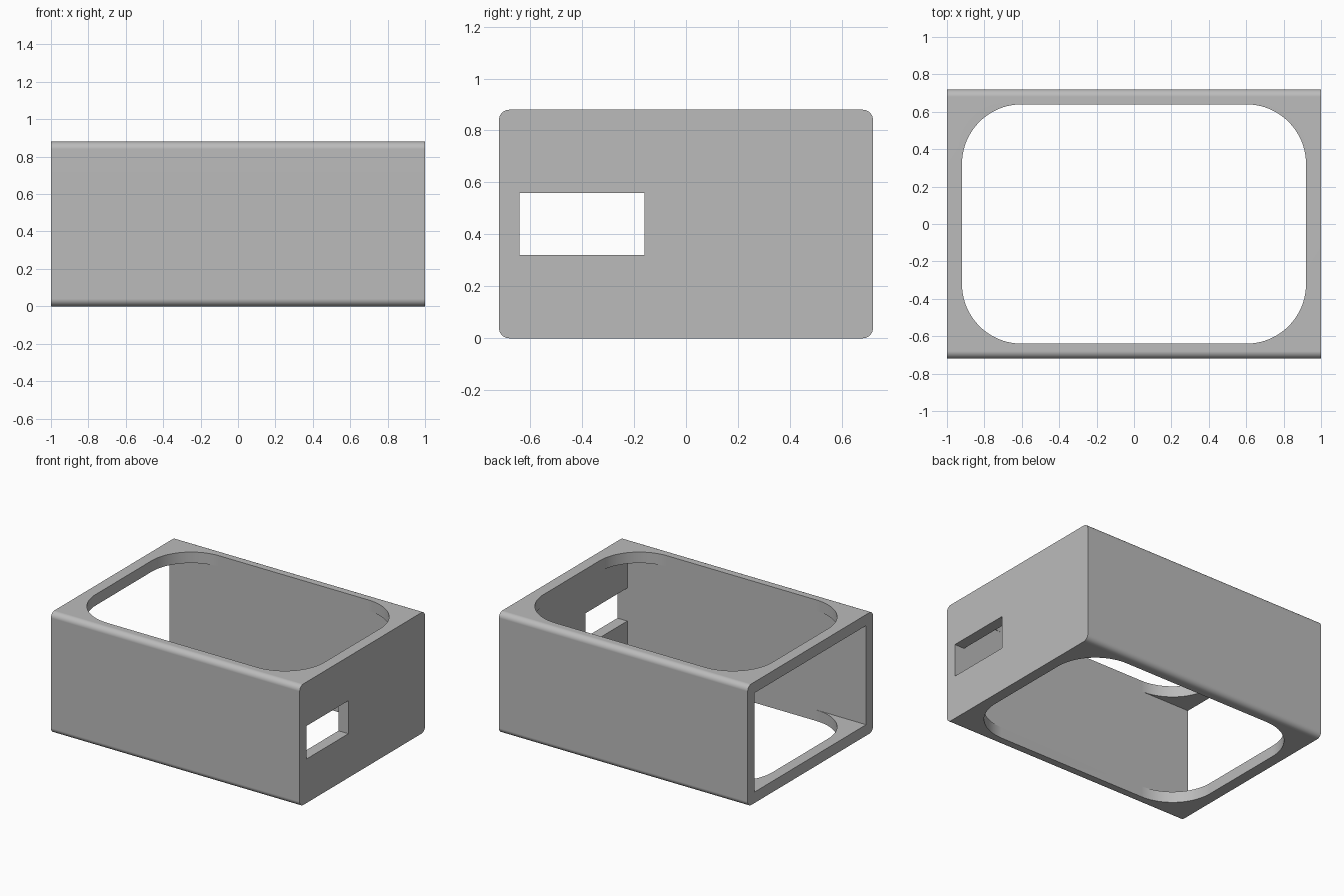
import bpy, bmesh
from math import radians, sin, cos, pi

cube = bpy.data.objects.get("Cube")
if cube:
    bpy.data.objects.remove(cube, do_unlink=True)

LENGTH, WIDTH, HEIGHT = 2.0, 1.44, 0.88
WALL = 0.08
EDGE_RADIUS = 0.04
OPENING_RADIUS = 0.32

grey = bpy.data.materials.new("plain grey")
grey.use_nodes = True
colour = (0.5, 0.5, 0.5, 1)
grey.diffuse_color = colour
grey.node_tree.nodes["Principled BSDF"].inputs["Base Color"].default_value = colour


def rounded_rect(half_u, half_v, radius, steps):
    """Outline of a rectangle with rounded corners, counter-clockwise."""
    points = []
    for corner, (su, sv) in enumerate([(1, 1), (-1, 1), (-1, -1), (1, -1)]):
        for i in range(steps + 1):
            a = (corner + i / steps) * pi / 2
            points.append((su * (half_u - radius) + radius * cos(a),
                           sv * (half_v - radius) + radius * sin(a)))
    return points


def prism(name, start, direction):
    """Extrude a planar loop of 3D points into a solid."""
    bm = bmesh.new()
    face = bm.faces.new([bm.verts.new(p) for p in start])
    result = bmesh.ops.extrude_face_region(bm, geom=[face], use_keep_orig=True)
    moved = [v for v in result["geom"] if isinstance(v, bmesh.types.BMVert)]
    bmesh.ops.translate(bm, verts=moved, vec=direction)
    bmesh.ops.recalc_face_normals(bm, faces=bm.faces)
    mesh = bpy.data.meshes.new(name)
    bm.to_mesh(mesh)
    bm.free()
    mesh.materials.append(grey)
    obj = bpy.data.objects.new(name, mesh)
    bpy.context.collection.objects.link(obj)
    return obj


def block(name, x0, x1, y0, y1, z0, z1):
    """Box between two corners."""
    loop = [(x0, y0, z0), (x1, y0, z0), (x1, y1, z0), (x0, y1, z0)]
    return prism(name, loop, (0, 0, z1 - z0))


# Outer sleeve with rounded long edges
section = rounded_rect(WIDTH / 2, HEIGHT / 2, EDGE_RADIUS, 8)
case = prism("open_case", [(-LENGTH / 2, y, z + HEIGHT / 2) for y, z in section],
             (LENGTH, 0, 0))

# Cavity, open at one end
inner_x, inner_y = LENGTH / 2 - WALL, WIDTH / 2 - WALL
cavity = block("cavity_cutter", -LENGTH / 2 - 0.2, inner_x, -inner_y, inner_y,
               WALL, HEIGHT - WALL)

# Rounded opening through top and bottom
outline = rounded_rect(inner_x, inner_y, OPENING_RADIUS, 20)
opening = prism("opening_cutter", [(x, y, -0.2) for x, y in outline],
                (0, 0, HEIGHT + 0.4))

# Slot in the closed end
slot = block("slot_cutter", inner_x - 0.1, LENGTH / 2 + 0.2, -inner_y, -0.16, 0.32, 0.56)

bpy.context.view_layer.objects.active = case
for cutter in (cavity, opening, slot):
    cut = case.modifiers.new(cutter.name, "BOOLEAN")
    cut.operation = "DIFFERENCE"
    cut.solver = "EXACT"
    cut.object = cutter
    bpy.ops.object.modifier_apply(modifier=cut.name)
    bpy.data.objects.remove(cutter, do_unlink=True)

# Smooth rounds, crisp edges
bpy.ops.object.select_all(action="DESELECT")
case.select_set(True)
bpy.ops.object.shade_smooth_by_angle(angle=radians(30))
normals = case.modifiers.new("flat_panels", "WEIGHTED_NORMAL")
normals.keep_sharp = True
